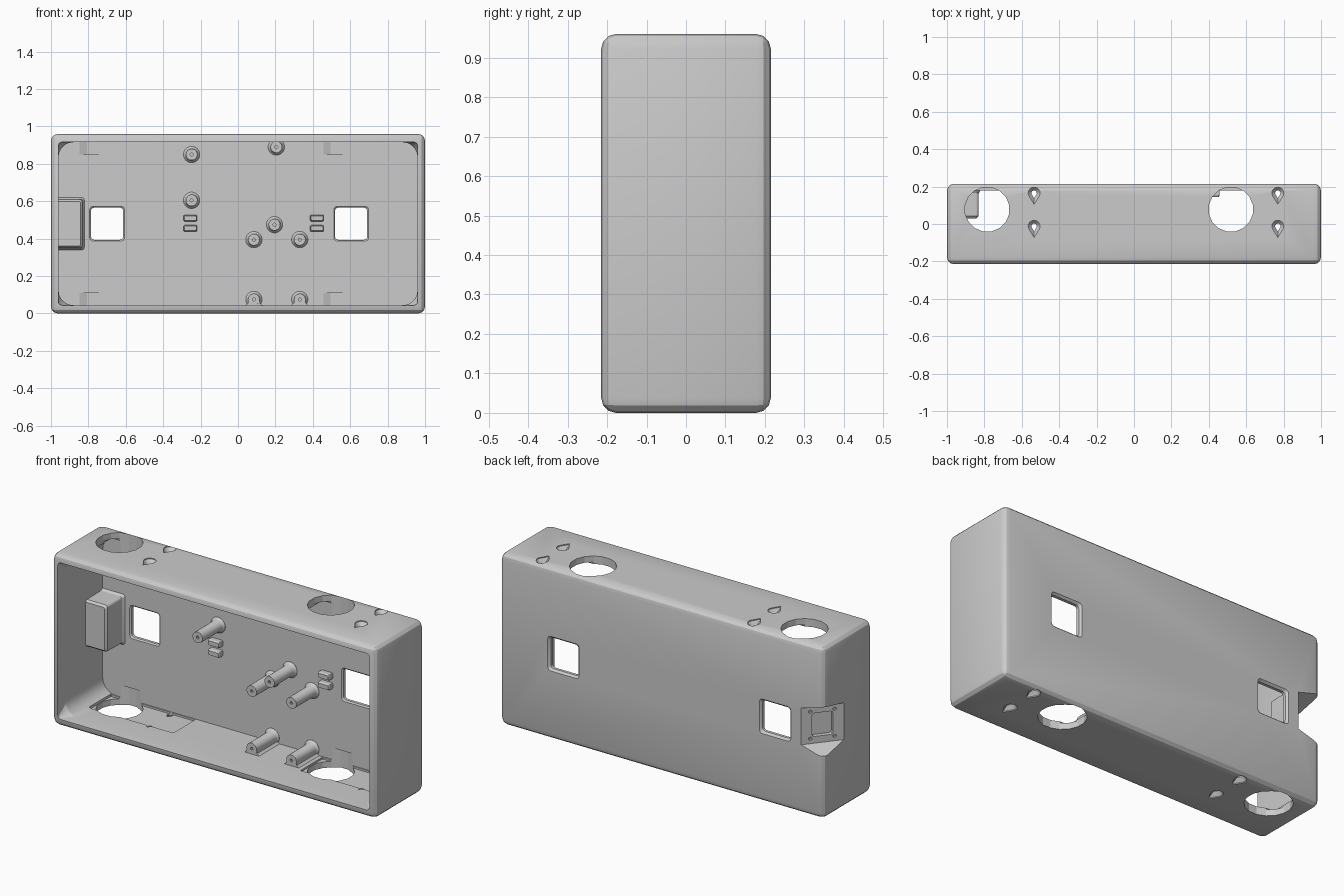
import bpy, bmesh, math
from mathutils import Matrix, Vector

if "Cube" in bpy.data.objects:
    bpy.data.objects.remove(bpy.data.objects["Cube"])


def loft(name, sections, axis='Y', matrix=None):
    """Closed solid through (depth, ring) sections along an axis."""
    bm = bmesh.new()
    rings = []
    for d, ring in sections:
        rings.append([bm.verts.new((u, d, v) if axis == 'Y' else (u, v, d)) for u, v in ring])
    for a, b in zip(rings, rings[1:]):
        for i in range(len(a)):
            j = (i + 1) % len(a)
            bm.faces.new((a[i], a[j], b[j], b[i]))
    bm.faces.new(rings[0])
    bm.faces.new(rings[-1])
    if matrix:
        bm.transform(matrix)
    bmesh.ops.recalc_face_normals(bm, faces=bm.faces)
    me = bpy.data.meshes.new(name)
    bm.to_mesh(me)
    bm.free()
    ob = bpy.data.objects.new(name, me)
    bpy.context.collection.objects.link(ob)
    return ob


def circle(cx, cy, r, n=16):
    return [(cx + r * math.cos(2 * math.pi * (i + .5) / n),
             cy + r * math.sin(2 * math.pi * (i + .5) / n)) for i in range(n)]


def rounded(x0, x1, y0, y1, r, n=5):
    pts = []
    for k, (cx, cy) in enumerate([(x1 - r, y1 - r), (x0 + r, y1 - r), (x0 + r, y0 + r), (x1 - r, y0 + r)]):
        for i in range(n + 1):
            a = math.pi / 2 * (k + i / n)
            pts.append((cx + r * math.cos(a), cy + r * math.sin(a)))
    return pts


def teardrop(cx, cy, s):
    pts = [(cx, cy - .06 * s)]
    for i in range(11):
        a = math.radians(-30 + 24 * i)
        pts.append((cx + .032 * s * math.cos(a), cy + .032 * s * math.sin(a)))
    return pts


def apply(ob, mod):
    bpy.context.view_layer.objects.active = ob
    bpy.ops.object.modifier_apply(modifier=mod.name)


def boolean(other, op='DIFFERENCE'):
    m = body.modifiers.new('bool', 'BOOLEAN')
    m.object, m.operation, m.solver = other, op, 'EXACT'
    apply(body, m)
    bpy.data.objects.remove(other)


def cut(*a, **k):
    boolean(loft('cutter', *a, **k))


def add(*a, **k):
    boolean(loft('addition', *a, **k), 'UNION')


# Outer shell with rounded edges
bpy.ops.mesh.primitive_cube_add(size=1, location=(0, 0, .48))
body = bpy.context.object
body.name = 'enclosure_shell'
body.scale = (2, .43, .96)
bpy.ops.object.transform_apply(location=True, rotation=True, scale=True)
bev = body.modifiers.new('bevel', 'BEVEL')
bev.width, bev.segments = .038, 3
apply(body, bev)

# Cavity, square at the rim and rounder further in
cut([(y, rounded(-.96, .96, .044, .916, r)) for y, r in
     ((-.4, .02), (-.205, .02), (-.15, .08), (.18, .08))])

# Inner housing for the corner connector
add([(.03, rounded(-.98, -.842, .36, .60, .012)),
     (.042, rounded(-.98, -.832, .35, .61, .014)),
     (.165, rounded(-.98, -.83, .348, .612, .015)),
     (.178, rounded(-.98, -.822, .34, .62, .015)),
     (.2, rounded(-.98, -.818, .336, .624, .015))])

# Standoff webs joining the lowest posts to the floor
for x in (.085, .33):
    add([(0, [(x - .03, .075), (x - .032, .055), (x - .046, .043), (x - .046, .02),
              (x + .046, .02), (x + .046, .043), (x + .032, .055), (x + .03, .075)]),
         (.2, [(x - .03, .075), (x - .032, .055), (x - .046, .043), (x - .046, .02),
               (x + .046, .02), (x + .046, .043), (x + .032, .055), (x + .03, .075)])])

# Standoff posts with flared feet and pilot holes
posts = [(-.248, .85), (-.248, .605), (.205, .89), (.195, .475),
         (.085, .395), (.33, .395), (.085, .075), (.33, .075)]
for x, z in posts:
    add([(y, circle(x, z, r, 20)) for y, r in
         ((-.002, .031), (.155, .0315), (.17, .036), (.179, .044), (.195, .044))])
    cut([(-.05, circle(x, z, .008, 10)), (.12, circle(x, z, .008, 10))])

# Small cable-tie nubs
for x in (-.255, .422):
    for z in (.51, .455):
        add([(.145, rounded(x - .032, x + .032, z - .012, z + .012, .006, 2)),
             (.155, rounded(x - .036, x + .036, z - .017, z + .017, .006, 2)),
             (.195, rounded(x - .036, x + .036, z - .017, z + .017, .006, 2))])

# Square windows in the back wall, with eased edges
for x in (-.7, .605):
    cut([(y, rounded(x - h, x + h, .48 - h, .48 + h, .018, 4)) for y, h in
         ((.15, .095), (.178, .095), (.187, .086), (.203, .086), (.217, .098), (.25, .098))])

# Openings repeated in the top and bottom walls
for flip in (False, True):
    def zz(z):
        return .96 - z if flip else z
    for x in (-.785, .518):
        # shallow pad recess on the inner face
        cut([(zz(z), rounded(x - .12, x + .4, -.02, .174, .004, 1)) for z in (.87, .926)], axis='Z')
        # large round hole
        cut([(zz(z), circle(x, .078, .12)) for z in (.85, 1.05)], axis='Z')
        # countersunk teardrop screw holes
        for y in (.165, -.012):
            cut([(zz(z), teardrop(x + .251, y, s)) for z, s in
                 ((1.0, 1), (.955, 1), (.935, .45), (.85, .45))], axis='Z')

# Diagonal notch across the back-left vertical edge
def wedge(k):
    dx, dy = -.78 * k, .625 * k
    return [(-.78 + dx, .315 + dy), (-1.08 + dx, -.06 + dy), (-1.2, .45)]
cut([(.345, wedge(.11)), (.385, wedge(0)), (.59, wedge(0)), (.63, wedge(.11))], axis='Z')

# Connector pocket and its four screw holes in the notch face
n = Vector((-.78, .625, 0)).normalized()
t = Vector((n.y, -n.x, 0))
frame = Matrix((t, Vector((0, 0, 1)), n)).transposed().to_4x4()
frame.translation = (-.93, .1275, .4875)
cut([(-.025, rounded(-.055, .055, -.065, .065, .012, 2)),
     (.03, rounded(-.055, .055, -.065, .065, .012, 2))], axis='Z', matrix=frame)
for u in (-.064, .064):
    for v in (-.075, .075):
        cut([(-.02, circle(u, v, .009, 10)), (.03, circle(u, v, .009, 10))], axis='Z', matrix=frame)

bpy.ops.object.select_all(action='DESELECT')
body.select_set(True)
bpy.context.view_layer.objects.active = body
bpy.ops.object.shade_smooth_by_angle(angle=math.radians(20))
